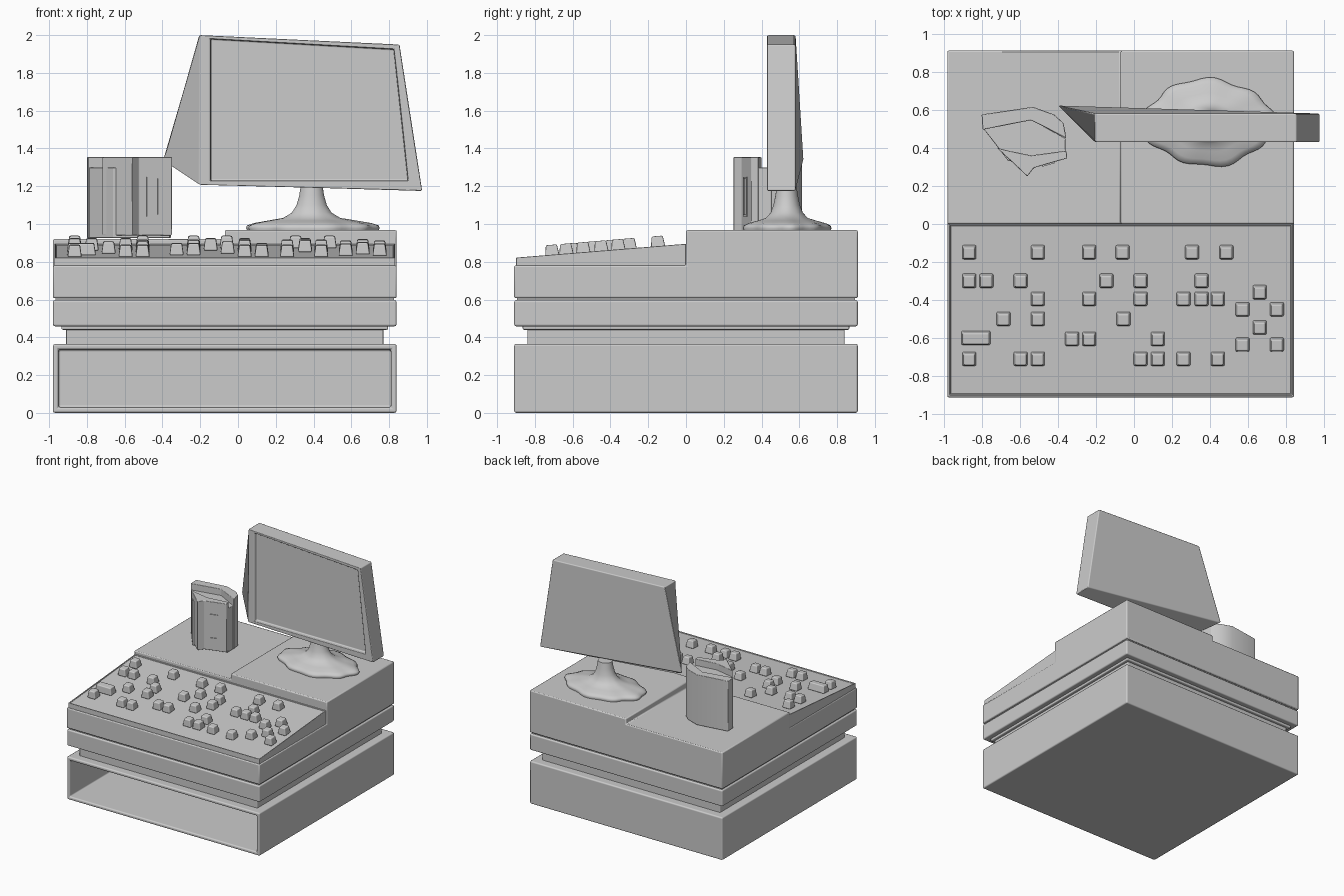
import bpy, bmesh, math
from mathutils import Matrix, Vector

if "Cube" in bpy.data.objects:
    bpy.data.objects.remove(bpy.data.objects["Cube"])

gray = bpy.data.materials.new("gray")
gray.diffuse_color = (0.6, 0.6, 0.6, 1)
gray.use_nodes = True
gray.node_tree.nodes["Principled BSDF"].inputs["Base Color"].default_value = gray.diffuse_color
X0, X1, Y0, Y1 = -0.98, 0.84, -0.91, 0.91


def finish(name, bm, bevel=0.0, segments=2, smooth=30):
    bmesh.ops.recalc_face_normals(bm, faces=bm.faces)
    me = bpy.data.meshes.new(name)
    bm.to_mesh(me)
    bm.free()
    me.materials.append(gray)
    ob = bpy.data.objects.new(name, me)
    bpy.context.collection.objects.link(ob)
    bpy.context.view_layer.objects.active = ob
    ob.select_set(True)
    bpy.ops.object.shade_smooth_by_angle(angle=math.radians(smooth))
    ob.select_set(False)
    if bevel:
        m = ob.modifiers.new("rounded_edges", 'BEVEL')
        m.width, m.segments, m.limit_method = bevel, segments, 'ANGLE'
        m.harden_normals = True
    return ob


def prism(bm, pts, axis, a, b):
    """Extrude a 2D outline along an axis ('X' takes y,z points, 'Z' takes x,y points)."""
    place = (lambda p, t: (t, p[0], p[1])) if axis == 'X' else (lambda p, t: (p[0], p[1], t))
    lo = [bm.verts.new(place(p, a)) for p in pts]
    hi = [bm.verts.new(place(p, b)) for p in pts]
    bm.faces.new(lo)
    bm.faces.new(hi[::-1])
    for i in range(len(pts)):
        j = (i + 1) % len(pts)
        bm.faces.new((lo[i], lo[j], hi[j], hi[i]))


def box(bm, x0, x1, y0, y1, z0, z1):
    prism(bm, [(x0, y0), (x1, y0), (x1, y1), (x0, y1)], 'Z', z0, z1)


def recess(bm, direction, margin, depth):
    """Inset the face that points in the direction and push it inward."""
    bmesh.ops.recalc_face_normals(bm, faces=bm.faces)
    face = max(bm.faces, key=lambda f: f.normal.dot(direction))
    n = face.normal.copy()
    bmesh.ops.inset_region(bm, faces=[face], thickness=margin)
    new = bmesh.ops.extrude_discrete_faces(bm, faces=[face])["faces"][0]
    bmesh.ops.translate(bm, verts=new.verts, vec=-n * depth)


# Drawer housing, open at the front
bm = bmesh.new()
box(bm, X0, X1, Y0, Y1, 0, 0.365)
recess(bm, Vector((0, -1, 0)), 0.042, 1.7)
finish("drawer_housing", bm, 0.012)

# Narrow neck flaring out under the slab
bm = bmesh.new()
for inset, z0, z1 in [(0.07, 0.34, 0.45), (0.045, 0.44, 0.47)]:
    box(bm, X0 + inset, X1 - inset, Y0 + inset, Y1 - inset, z0, z1)
finish("neck", bm, 0.008)

bm = bmesh.new()
box(bm, X0, X1, Y0, Y1, 0.458, 0.597)
finish("middle_slab", bm, 0.012)

bm = bmesh.new()
box(bm, X0 + 0.015, X1 - 0.015, Y0 + 0.015, Y1 - 0.015, 0.58, 0.63)
finish("slab_gap", bm)

# Upper body with a raised deck at the back right
bm = bmesh.new()
box(bm, -0.07, X1, 0, Y1, 0.7, 0.967)
riser = finish("riser_cutter", bm)
riser.hide_render = True
riser.hide_set(True)
bm = bmesh.new()
prism(bm, [(Y0, 0.608), (Y1, 0.608), (Y1, 0.92), (0, 0.92), (0, 0.78), (Y0, 0.78)], 'X', X0, X1)
body = finish("upper_body", bm)
u = body.modifiers.new("riser", 'BOOLEAN')
u.operation, u.object, u.solver = 'UNION', riser, 'EXACT'
b = body.modifiers.new("rounded_edges", 'BEVEL')
b.width, b.segments, b.limit_method = 0.008, 2, 'ANGLE'

# Sloped keyboard with a shallow rim
SLOPE = math.atan2(0.075, 0.9)
bm = bmesh.new()
prism(bm, [(-0.9, 0.77), (0, 0.77), (0, 0.895), (-0.9, 0.822)], 'X', X0 + 0.008, X1 - 0.008)
recess(bm, Vector((0, 0, 1)), 0.012, 0.008)
finish("keyboard", bm, 0.003, 1)

# Tapered keys, listed by row
rows = {
    -0.15: (-0.865, -0.505, -0.235, -0.06, 0.305, 0.485),
    -0.30: (-0.865, -0.775, -0.595, -0.145, 0.035, 0.355),
    -0.395: (-0.505, -0.235, 0.035, 0.26, 0.355, 0.44),
    -0.50: (-0.685, -0.505, -0.055),
    -0.605: (-0.325, -0.235, 0.125),
    -0.71: (-0.865, -0.595, -0.505, 0.035, 0.125, 0.26, 0.44),
    -0.36: (0.66,), -0.45: (0.57, 0.75), -0.545: (0.66,), -0.635: (0.57, 0.75),
}
keys = [(x, y, 0.075) for y, xs in rows.items() for x in xs] + [(-0.83, -0.6, 0.155)]
bm = bmesh.new()
for x, y, w in keys:
    made = bmesh.ops.create_cube(bm, size=1)["verts"]
    for v in made:
        taper = 0.009 if v.co.z > 0 else 0
        v.co = Vector((v.co.x * (w - 2 * taper), v.co.y * (0.077 - 2 * taper), v.co.z * 0.062))
    z = 0.822 + (y + 0.9) * math.tan(SLOPE) + 0.021
    bmesh.ops.transform(bm, verts=made, matrix=Matrix.Translation((x, y, z)) @ Matrix.Rotation(SLOPE, 4, 'X'))
finish("keys", bm, 0.008)

# Monitor: skewed panel with its lower back corner pulled out, and a sunken screen
bm = bmesh.new()
front = [(-0.205, 2.0), (0.855, 1.95), (0.975, 1.175), (-0.205, 1.205)]
screen = [(-0.145, 1.98), (0.825, 1.925), (0.9, 1.23), (-0.145, 1.23)]
back = [(-0.205, 0.58, 2.0), (0.855, 0.58, 1.95), (0.975, 0.58, 1.175), (-0.4, 0.622, 1.335)]
rings = [[bm.verts.new(p) for p in back]]
for pts, y in ((front, 0.43), (screen, 0.43), (screen, 0.46)):
    rings.append([bm.verts.new((x, y, z)) for x, z in pts])
bm.faces.new(rings[0])
bm.faces.new(rings[3])
for r, s in zip(rings, rings[1:]):
    for i in range(4):
        j = (i + 1) % 4
        bm.faces.new((r[i], r[j], s[j], s[i]))
finish("monitor", bm, 0.01)

# Monitor stand: wavy foot flowing up into a slim neck
bm = bmesh.new()
N = 64
profile = [(0.33, 0.22, 0.96, 1), (0.34, 0.225, 0.978, 1), (0.335, 0.22, 0.992, 1), (0.30, 0.195, 1.005, 0.9),
           (0.23, 0.15, 1.018, 0.6), (0.15, 0.11, 1.032, 0.3), (0.105, 0.085, 1.06, 0.1),
           (0.08, 0.07, 1.1, 0), (0.066, 0.06, 1.15, 0), (0.058, 0.052, 1.2, 0)]
prev = None
for rx, ry, z, wave in profile:
    ring = []
    for i in range(N):
        a = 2 * math.pi * i / N
        k = 1 + wave * (0.035 * math.sin(9 * a + 0.6) + 0.03 * math.sin(4 * a + 1))
        ring.append(bm.verts.new((0.39 + rx * k * math.cos(a), 0.533 + ry * k * math.sin(a), z)))
    if prev:
        for i in range(N):
            j = (i + 1) % N
            bm.faces.new((prev[i], prev[j], ring[j], ring[i]))
    else:
        bm.faces.new(ring)
    prev = ring
bm.faces.new(prev)
finish("monitor_stand", bm, smooth=60)

# Card reader: back shell, lower slot floor and front block
parts = {
    "reader_back": ([(-0.8, 0.575), (-0.53, 0.615), (-0.42, 0.575), (-0.37, 0.53), (-0.355, 0.45),
                     (-0.54, 0.545), (-0.795, 0.495)], 0.925, 1.355),
    "reader_slot": ([(-0.79, 0.5), (-0.54, 0.55), (-0.36, 0.45), (-0.36, 0.37), (-0.66, 0.33)], 0.925, 1.3),
    "reader_front": ([(-0.72, 0.4), (-0.56, 0.25), (-0.525, 0.295), (-0.35, 0.345), (-0.355, 0.385),
                      (-0.54, 0.36), (-0.66, 0.385)], 0.94, 1.355),
}
for name, (outline, z0, z1) in parts.items():
    bm = bmesh.new()
    prism(bm, outline, 'Z', z0, z1)
    finish(name, bm, 0.004, 1)

# Raised rectangular frame on the reader front
bm = bmesh.new()
for x0, x1, z0, z1 in [(-0.035, -0.025, -0.105, 0.105), (0.025, 0.035, -0.105, 0.105),
                       (-0.025, 0.025, -0.105, -0.095), (-0.025, 0.025, 0.095, 0.105)]:
    box(bm, x0, x1, -0.006, 0.003, z0, z1)
frame = finish("reader_frame", bm)
frame.location = (-0.45, 0.316, 1.145)
frame.rotation_euler.z = math.atan2(0.05, 0.175)
